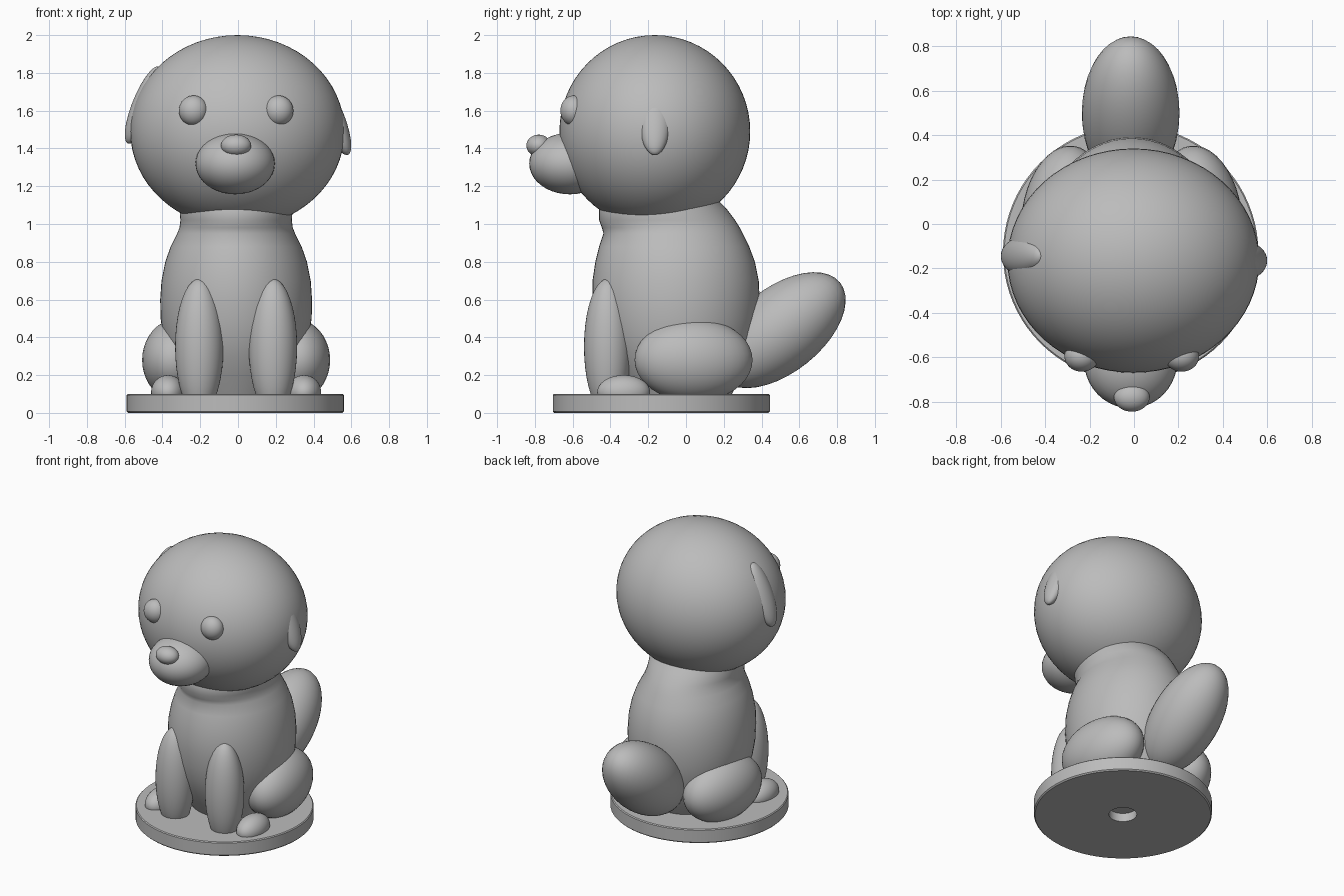
import bpy, bmesh, math
from mathutils import Matrix, Vector

if "Cube" in bpy.data.objects:
    bpy.data.objects.remove(bpy.data.objects["Cube"])

CX = -0.01          # the figure sits slightly left of the axis
BASE_FLOOR = 0.05   # parts resting on the base are cut inside the disc

stone = bpy.data.materials.new("plain grey")
stone.diffuse_color = (0.5, 0.5, 0.5, 1)
stone.use_nodes = True
stone.node_tree.nodes["Principled BSDF"].inputs["Base Color"].default_value = stone.diffuse_color


def finish(name, bm, angle=60):
    bmesh.ops.recalc_face_normals(bm, faces=bm.faces)
    mesh = bpy.data.meshes.new(name)
    bm.to_mesh(mesh)
    bm.free()
    mesh.materials.append(stone)
    obj = bpy.data.objects.new(name, mesh)
    bpy.context.collection.objects.link(obj)
    bpy.ops.object.select_all(action='DESELECT')
    obj.select_set(True)
    bpy.context.view_layer.objects.active = obj
    bpy.ops.object.shade_smooth_by_angle(angle=math.radians(angle))
    return obj


def ellipsoid(name, centre, radii, tilt=0, axis='X', segs=40):
    bm = bmesh.new()
    bmesh.ops.create_uvsphere(bm, u_segments=segs, v_segments=segs // 2, radius=1)
    m = (Matrix.Translation(centre) @ Matrix.Rotation(math.radians(tilt), 4, axis)
         @ Matrix.Diagonal((*radii, 1)))
    bm.transform(m)
    for v in bm.verts:
        v.co.z = max(v.co.z, BASE_FLOOR)
    return finish(name, bm)


def loft(name, rings, n=56):
    """Stack of oval rings (centre x, centre y, z, radius x, radius y), capped."""
    bm = bmesh.new()
    loops = []
    for x, y, z, rx, ry in rings:
        loops.append([bm.verts.new((x + rx * math.cos(2 * math.pi * i / n),
                                    y + ry * math.sin(2 * math.pi * i / n), z))
                      for i in range(n)])
    for a, b in zip(loops, loops[1:]):
        for i in range(n):
            j = (i + 1) % n
            bm.faces.new((a[i], a[j], b[j], b[i]))
    bm.faces.new(loops[0])
    bm.faces.new(loops[-1])
    return finish(name, bm, 40)


# round base with a blind hole underneath
profile = [(0.09, 0.095), (0.09, 0), (0.567, 0), (0.575, 0.008),
           (0.575, 0.094), (0.569, 0.1)]
loft("base", [(-0.015, -0.13, z, r, r) for r, z in profile], 80)

# egg-shaped body with a pinched neck: z, half width, front y, back y
body = [(0.06, 0.25, -0.30, 0.22), (0.2, 0.32, -0.38, 0.30), (0.3, 0.36, -0.43, 0.34),
        (0.4, 0.385, -0.465, 0.37), (0.5, 0.4, -0.485, 0.385), (0.6, 0.402, -0.495, 0.39),
        (0.7, 0.395, -0.495, 0.385), (0.8, 0.375, -0.48, 0.365), (0.88, 0.347, -0.46, 0.335),
        (0.95, 0.312, -0.437, 0.3), (0.98, 0.3, -0.445, 0.285), (1.02, 0.295, -0.46, 0.26),
        (1.08, 0.30, -0.46, 0.215), (1.2, 0.26, -0.4, 0.1)]
loft("body", [(CX, (f + b) / 2, z, w, (b - f) / 2) for z, w, f, b in body])

# head and face
ellipsoid("head", (-0.003, -0.165, 1.49), (0.567, 0.505, 0.51), segs=64)
ellipsoid("muzzle", (CX - 0.005, -0.615, 1.32), (0.21, 0.215, 0.163))
ellipsoid("nose", (CX, -0.78, 1.415), (0.08, 0.065, 0.058))
ellipsoid("left_ear", (-0.5, -0.145, 1.63), (0.06, 0.085, 0.22), 22, 'Y')
ellipsoid("right_ear", (0.5, -0.165, 1.57), (0.06, 0.085, 0.22), -22, 'Y')

# mirrored pairs
for side, s in (("left", -1), ("right", 1)):
    ellipsoid(side + "_eye", (CX + s * 0.225, -0.595, 1.6), (0.078, 0.07, 0.08))
    ellipsoid(side + "_front_leg", (CX + s * 0.195, -0.415, 0.35), (0.128, 0.125, 0.36))
    ellipsoid(side + "_haunch", (CX + s * 0.305, 0.04, 0.28), (0.19, 0.315, 0.22), s * 8, 'Z')
    ellipsoid(side + "_hind_paw", (CX + s * 0.36, -0.33, 0.11), (0.09, 0.14, 0.09))

# thick tail rising behind
ellipsoid("tail", (-0.015, 0.5, 0.438), (0.22, 0.404, 0.224), 38.6, 'X')
